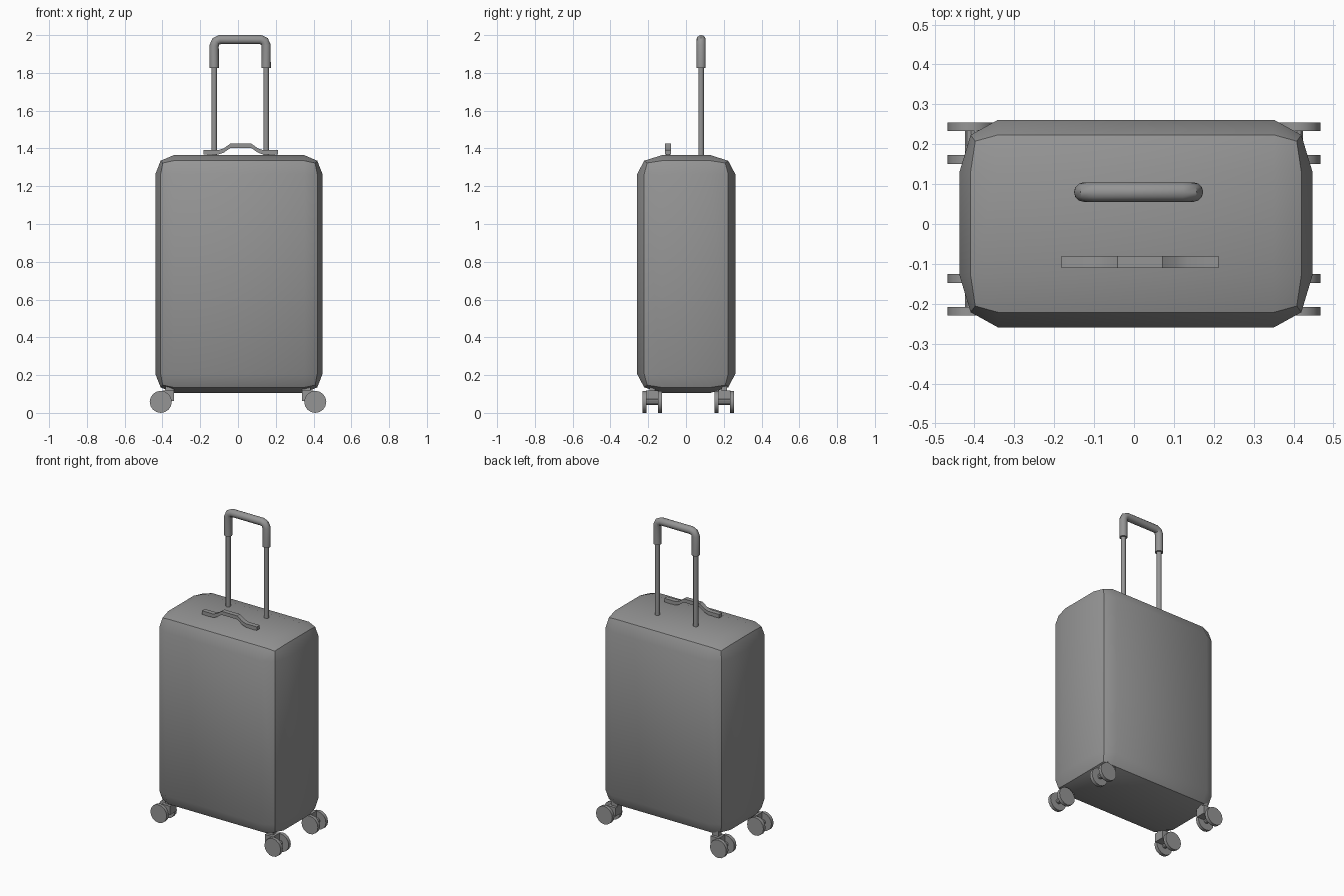
import bpy, bmesh
from mathutils import Vector, Matrix

if "Cube" in bpy.data.objects:
    bpy.data.objects.remove(bpy.data.objects["Cube"], do_unlink=True)

GREY = (0.3, 0.3, 0.3, 1.0)
grey = bpy.data.materials.new("plain_grey")
grey.use_nodes = True
grey.diffuse_color = GREY
grey.node_tree.nodes["Principled BSDF"].inputs["Base Color"].default_value = GREY


def finish(obj):
    obj.data.materials.clear()
    obj.data.materials.append(grey)
    bpy.ops.object.select_all(action="DESELECT")
    obj.select_set(True)
    bpy.context.view_layer.objects.active = obj
    bpy.ops.object.shade_smooth_by_angle(angle=0.55)
    return obj


def from_bmesh(name, bm):
    bmesh.ops.recalc_face_normals(bm, faces=bm.faces)
    mesh = bpy.data.meshes.new(name)
    bm.to_mesh(mesh)
    bm.free()
    obj = bpy.data.objects.new(name, mesh)
    bpy.context.collection.objects.link(obj)
    return finish(obj)


def cylinder(name, centre, radius, depth, sides, axis="Z"):
    bm = bmesh.new()
    bmesh.ops.create_cone(bm, cap_ends=True, segments=sides, radius1=radius,
                          radius2=radius, depth=depth)
    if axis == "Y":
        bm.transform(Matrix.Rotation(1.5708, 4, "X"))
    bm.transform(Matrix.Translation(centre))
    return from_bmesh(name, bm)


def box(name, low, high):
    low, high = Vector(low), Vector(high)
    bm = bmesh.new()
    bmesh.ops.create_cube(bm, size=1)
    bm.transform(Matrix.Translation((low + high) / 2)
                 @ Matrix.Diagonal((high - low).to_4d()))
    return from_bmesh(name, bm)


def rounded_shell(name, centre, half, inset):
    """Box with edges rounded in two steps and a different radius per axis."""
    bm = bmesh.new()
    bmesh.ops.create_cube(bm, size=2)
    bmesh.ops.subdivide_edges(bm, edges=bm.edges[:], cuts=2, use_grid_fill=True)
    sink = {1: 0.0, 2: 0.29, 3: 0.41}     # face, edge and corner points
    for v in bm.verts:
        outer = [abs(c) > 0.9 for c in v.co]
        depth = sink[sum(outer)]
        v.co = [centre[i] + (1 if v.co[i] > 0 else -1)
                * (half[i] - inset[i] * (depth if outer[i] else 1))
                for i in range(3)]
    return from_bmesh(name, bm)


# Case
rounded_shell("case", (0.005, 0.001, 0.735), (0.4425, 0.26, 0.629),
              (0.096, 0.13, 0.1))

# Telescopic handle: two tubes and a bent grip
POLE_X, POLE_Y = (-0.126, 0.149), 0.08
for side, x in zip(("right", "left"), POLE_X):
    cylinder(side + "_pole", (x, POLE_Y, 1.59), 0.015, 0.5, 12)

left, right = POLE_X
path = [(left, 1.825), (left, 1.945), (left + 0.009, 1.967), (left + 0.03, 1.976)]
path += [(left + right - x, z) for x, z in reversed(path)]
curve = bpy.data.curves.new("grip", "CURVE")
curve.dimensions = "3D"
curve.bevel_depth = 0.0245
curve.bevel_resolution = 4
curve.use_fill_caps = True
spline = curve.splines.new("POLY")
spline.points.add(len(path) - 1)
for point, (x, z) in zip(spline.points, path):
    point.co = (x, POLE_Y, z, 1)
grip = bpy.data.objects.new("grip", curve)
bpy.context.collection.objects.link(grip)
bpy.ops.object.select_all(action="DESELECT")
grip.select_set(True)
bpy.context.view_layer.objects.active = grip
bpy.ops.object.convert(target="MESH")
finish(bpy.context.view_layer.objects.active)

# Carry handle: bent strap on top
MID, THICK = 0.015, 0.023
half_line = [(0.197, 1.368), (0.118, 1.368), (0.09, 1.378), (0.056, 1.402)]
line = [(-x, z) for x, z in half_line] + half_line[::-1]
bm = bmesh.new()
rows = [[bm.verts.new((MID + x, y, z + dz)) for x, z in line]
        for y, dz in ((-0.11, 0), (-0.08, 0), (-0.08, THICK), (-0.11, THICK))]
for i in range(len(line) - 1):
    for a in range(4):
        b = (a + 1) % 4
        bm.faces.new((rows[a][i], rows[b][i], rows[b][i + 1], rows[a][i + 1]))
for end in (0, -1):
    bm.faces.new([row[end] for row in rows])
from_bmesh("carry_handle", bm)
for side, s in (("right", -1), ("left", 1)):
    x = MID + s * 0.165
    box(side + "_carry_foot", (x - 0.015, -0.105, 1.35), (x + 0.015, -0.085, 1.37))

# Four double wheels with forks
for end, y in (("front", -0.178), ("back", 0.203)):
    for side, s in (("right", -1), ("left", 1)):
        name = end + "_" + side
        for tag, dy in (("a", -0.041), ("b", 0.041)):
            cylinder(name + "_wheel_" + tag, (s * 0.409, y + dy, 0.0585),
                     0.0585, 0.022, 16, "Y")
        cylinder(name + "_axle", (s * 0.409, y, 0.0585), 0.016, 0.07, 10, "Y")
        xs = sorted((s * 0.34, s * 0.4))
        box(name + "_fork", (xs[0], y - 0.033, 0.062), (xs[1], y + 0.033, 0.118))
        xs = sorted((s * 0.34, s * 0.385))
        box(name + "_stem", (xs[0], y - 0.015, 0.115), (xs[1], y + 0.015, 0.15))
